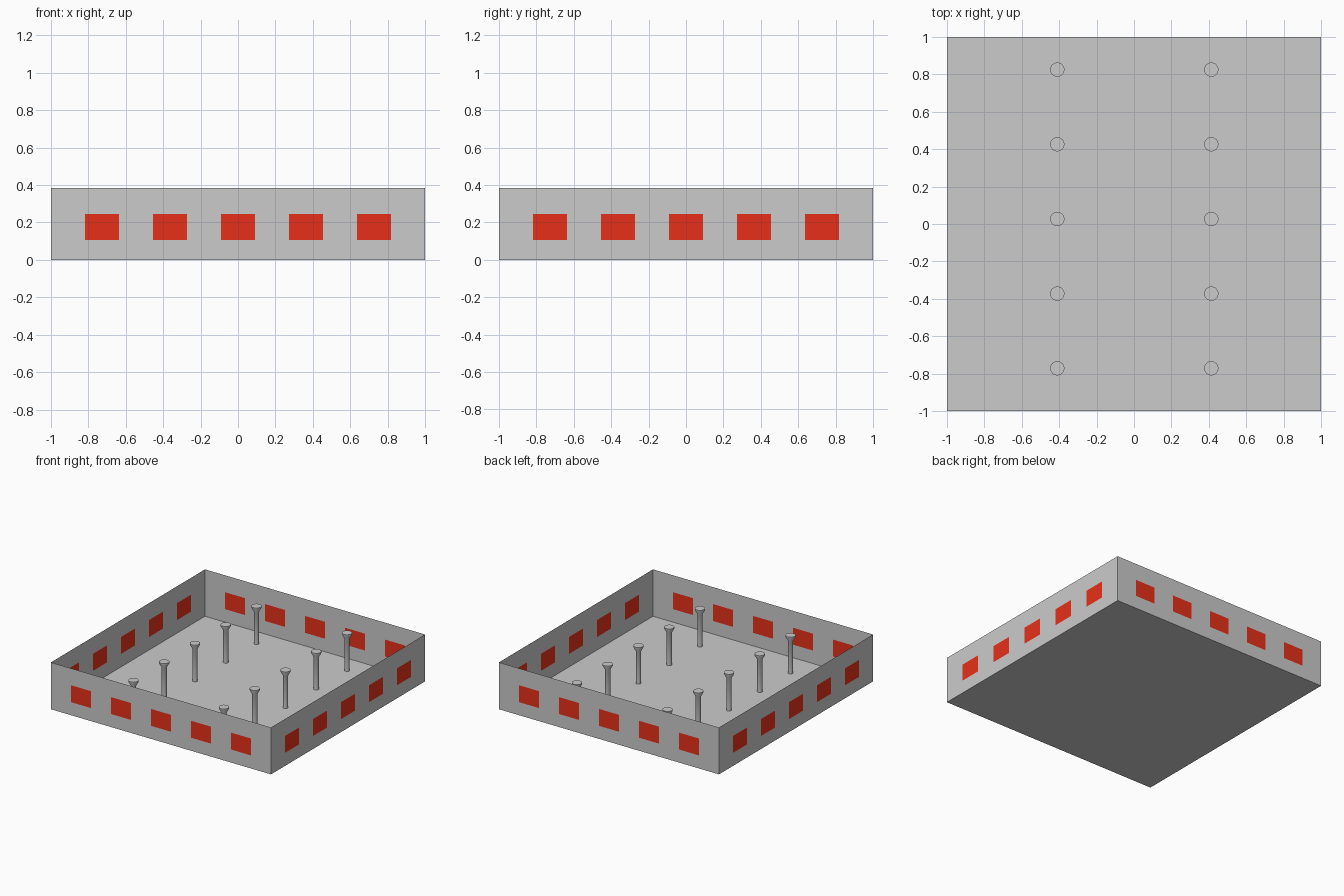
import bpy, bmesh, math
from mathutils import Matrix

if "Cube" in bpy.data.objects:
    bpy.data.objects.remove(bpy.data.objects["Cube"])

WALL_H = 0.385
WIN_Z = (0.107, 0.246)
COLS = 11

red = bpy.data.materials.new("red_window")
red.diffuse_color = (0.8, 0.03, 0.01, 1)
red.use_nodes = True
red.node_tree.nodes["Principled BSDF"].inputs["Base Color"].default_value = red.diffuse_color
grey = bpy.data.materials.new("grey_wall")
grey.diffuse_color = (0.8, 0.8, 0.8, 1)
grey.use_nodes = True
grey.node_tree.nodes["Principled BSDF"].inputs["Base Color"].default_value = grey.diffuse_color


def add_object(name, bm):
    mesh = bpy.data.meshes.new(name)
    bm.to_mesh(mesh)
    bm.free()
    ob = bpy.data.objects.new(name, mesh)
    bpy.context.collection.objects.link(ob)
    return ob


# Thin wall on the front, divided so that five panes are red; turned to each side
def wall(name, turn):
    bm = bmesh.new()
    zs = (0, *WIN_Z, WALL_H)
    grid = [[bm.verts.new((-1 + 2 * i / COLS, -1, z)) for i in range(COLS + 1)] for z in zs]
    for r in range(3):
        for i in range(COLS):
            f = bm.faces.new((grid[r][i], grid[r][i + 1], grid[r + 1][i + 1], grid[r + 1][i]))
            f.material_index = int(r == 1 and i % 2 == 1)
    bm.transform(Matrix.Rotation(turn, 4, 'Z'))
    ob = add_object(name, bm)
    ob.data.materials.append(None)
    ob.data.materials[0] = grey
    ob.data.materials.append(red)


for k, side in enumerate(("front", "right", "back", "left")):
    wall(side + "_wall", k * math.pi / 2)

# Floor
bm = bmesh.new()
bmesh.ops.create_grid(bm, x_segments=1, y_segments=1, size=1)
add_object("floor", bm)


# Round pillar with a flared head
def pillar(name, x, y):
    bm = bmesh.new()
    profile = [(0, 0), (0.02, 0), (0.02, 0.265), (0.038, 0.298), (0.038, 0.31), (0, 0.31)]
    vs = [bm.verts.new((r, 0, z)) for r, z in profile]
    es = [bm.edges.new(p) for p in zip(vs, vs[1:])]
    bmesh.ops.spin(bm, geom=vs + es, axis=(0, 0, 1), cent=(0, 0, 0),
                   angle=2 * math.pi, steps=32)
    bmesh.ops.remove_doubles(bm, verts=bm.verts, dist=1e-4)
    bmesh.ops.recalc_face_normals(bm, faces=bm.faces)
    ob = add_object(name, bm)
    ob.location = (x, y, 0)
    bpy.ops.object.select_all(action='DESELECT')
    ob.select_set(True)
    bpy.context.view_layer.objects.active = ob
    bpy.ops.object.shade_smooth_by_angle(angle=math.radians(30))


for row in range(5):
    for side, x in (("left", -0.41), ("right", 0.413)):
        pillar(f"{side}_pillar_{row + 1}", x, -0.771 + 0.399 * row)
